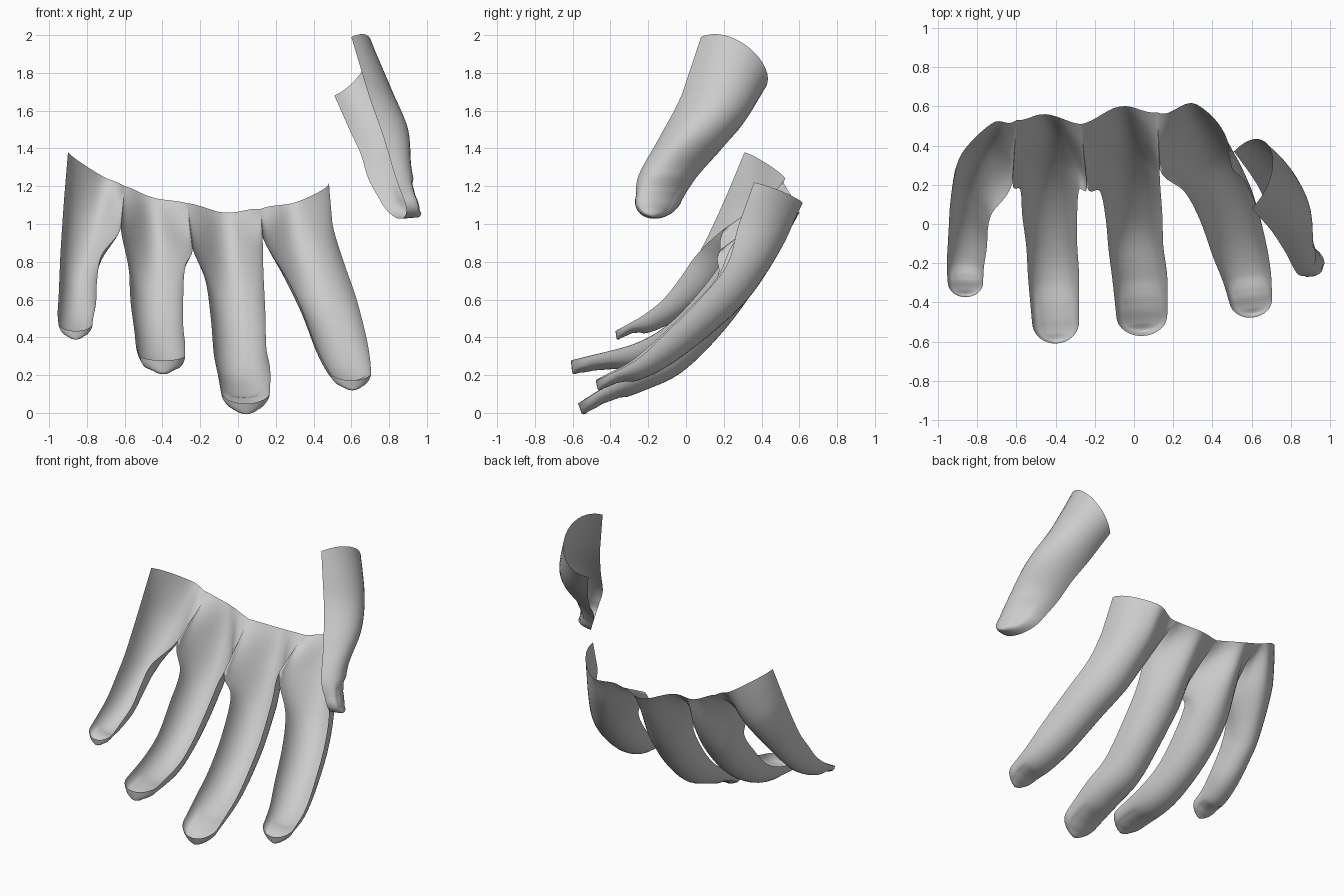
import bpy, bmesh, math
from mathutils import Vector as V

if "Cube" in bpy.data.objects:
    bpy.data.objects.remove(bpy.data.objects["Cube"])

ARC, SUB, CAP = 20, 6, 8      # resolution across, along, and around the tip


def spline(pts, i, f):
    """Catmull-Rom point on segment i."""
    p0, p1, p2, p3 = (pts[min(max(k, 0), len(pts) - 1)] for k in (i - 1, i, i + 1, i + 2))
    return 0.5 * (2 * p1 + (p2 - p0) * f + (2 * p0 - 5 * p1 + 4 * p2 - p3) * f * f
                  + (3 * p1 - p0 - 3 * p2 + p3) * f ** 3)


def add_shell(bm, L, D, R, web=(0, 0)):
    """Loft an open half-tube from left rim, ridge and right rim, closed by a round tip.
    web marks the sides that flow smoothly into a neighbour at the knuckles."""
    rows = []
    n = len(D) - 1
    for i in range(n):
        for k in range(SUB + (i == n - 1)):
            f = k / SUB
            if i == 0:
                l, r = L[0].lerp(L[1], f), R[0].lerp(R[1], f)
            else:
                l, r = spline(L, i, f), spline(R, i, f)
            flat = (1 - 0.65 * f, 0.35 * (1 - f))[i] if i < 2 else 0
            nail = i == n - 1 and f > 0.45
            m = (l + r) / 2
            rows.append((m, (r - l) / 2, spline(D, i, f) - m, flat, nail, 0.9))
    # rounded fingertip
    m, half, h = rows[-1][:3]
    t = (m - rows[-4][0]).normalized()
    for k in range(1, CAP + 1):
        a = k / CAP * math.pi / 2
        c = max(math.cos(a), 0.001)
        rows.append((m + t * half.length * 0.95 * math.sin(a), half * c,
                     h * (0.7 + 0.3 * c), 0, k < CAP - 3, 0.4 + 0.5 * c))
    grid = []
    for m, half, h, flat, nail, power in rows:
        line = []
        for j in range(ARC + 1):
            a = math.pi * j / ARC
            c = math.cos(a)
            up = max(math.sin(a), 0) ** power
            s = flat * web[0 if c > 0 else 1]
            up = up * (1 - s) + s * (1 + math.cos(math.pi * c)) / 2
            if nail and abs(c) < 0.75:
                up *= 0.9            # recessed nail plate
            line.append(bm.verts.new(m - half * c + h * up))
        grid.append(line)
    faces = []
    for a, b in zip(grid, grid[1:]):
        for j in range(ARC):
            faces.append(bm.faces.new((a[j], a[j + 1], b[j + 1], b[j])))
    bm.normal_update()
    if faces[ARC // 2 + SUB * ARC].normal.dot(rows[SUB][2]) < 0:
        bmesh.ops.reverse_faces(bm, faces=faces)


def finish(bm, name):
    bmesh.ops.remove_doubles(bm, verts=bm.verts, dist=0.0006)
    me = bpy.data.meshes.new(name)
    bm.to_mesh(me)
    bm.free()
    ob = bpy.data.objects.new(name, me)
    bpy.context.collection.objects.link(ob)
    me.shade_smooth()


def add_finger(bm, left, right, web, ridge, stations):
    """left/right: rim points of the knuckle edge and web; stations: x, y, z, half width, depth."""
    L, R = [V(p) for p in left], [V(p) for p in right]
    D = [V(p) for p in ridge] + [V(s[:3]) for s in stations]
    for i, (x, y, z, w, d) in enumerate(stations, 2):
        t = (D[min(i + 1, len(D) - 1)] - D[i - 1]).normalized()
        side = (V((1, 0, 0)) - t * t.x).normalized()
        palm = t.cross(side)
        if palm.z < 0:
            palm = -palm
        L.append(D[i] + palm * d - side * w)
        R.append(D[i] + palm * d + side * w)
    # the web flags are read left then right
    add_shell(bm, L, D, R, web)


# knuckle edge and web points between the fingers, from little to index side
outer_a = [(-0.90, 0.31, 1.38), (-0.92, 0.21, 1.14)]
web_a = [(-0.60, 0.53, 1.20), (-0.62, 0.21, 0.98)]
web_b = [(-0.27, 0.51, 1.11), (-0.24, 0.19, 0.87)]
web_c = [(0.12, 0.57, 1.08), (0.13, 0.28, 0.93)]
outer_b = [(0.48, 0.36, 1.22), (0.50, 0.28, 1.00)]

bm = bmesh.new()
# little finger
add_finger(bm, outer_a, web_a, (0, 1), [(-0.73, 0.51, 1.26), (-0.77, 0.40, 1.00)],
           [(-0.83, 0.21, 0.74, 0.11, 0.18), (-0.845, 0.09, 0.61, 0.10, 0.16),
            (-0.85, -0.04, 0.50, 0.10, 0.13), (-0.86, -0.18, 0.43, 0.095, 0.10),
            (-0.86, -0.29, 0.415, 0.09, 0.06)])
# ring finger
add_finger(bm, web_a, web_b, (1, 1), [(-0.45, 0.56, 1.14), (-0.43, 0.48, 0.92)],
           [(-0.43, 0.33, 0.67, 0.15, 0.19), (-0.43, 0.17, 0.48, 0.14, 0.18),
            (-0.42, -0.03, 0.33, 0.13, 0.15), (-0.41, -0.24, 0.24, 0.13, 0.13),
            (-0.40, -0.49, 0.215, 0.12, 0.09)])
# middle finger
add_finger(bm, web_b, web_c, (1, 1), [(-0.07, 0.60, 1.06), (-0.05, 0.50, 0.88)],
           [(-0.02, 0.34, 0.62, 0.155, 0.20), (0.00, 0.17, 0.40, 0.145, 0.18),
            (0.01, -0.03, 0.21, 0.14, 0.16), (0.03, -0.23, 0.115, 0.14, 0.13),
            (0.04, -0.44, 0.04, 0.13, 0.08)])
# index finger
add_finger(bm, web_c, outer_b, (1, 0), [(0.32, 0.61, 1.12), (0.33, 0.52, 0.90)],
           [(0.41, 0.35, 0.63, 0.16, 0.20), (0.48, 0.17, 0.45, 0.15, 0.18),
            (0.54, -0.06, 0.27, 0.14, 0.15), (0.575, -0.23, 0.18, 0.125, 0.11),
            (0.595, -0.37, 0.15, 0.11, 0.07)])
finish(bm, "four_fingers")

# thumb: front rim, ridge, back rim
bm = bmesh.new()
add_shell(bm,
          [V(p) for p in ((0.60, 0.08, 1.99), (0.69, -0.02, 1.69), (0.77, -0.14, 1.46),
                          (0.83, -0.25, 1.26), (0.87, -0.265, 1.15))],
          [V(p) for p in ((0.70, 0.37, 1.90), (0.81, 0.26, 1.67), (0.89, 0.11, 1.49),
                          (0.90, -0.05, 1.30), (0.935, -0.14, 1.15))],
          [V(p) for p in ((0.51, 0.37, 1.68), (0.59, 0.26, 1.50), (0.65, 0.16, 1.37),
                          (0.69, 0.05, 1.24), (0.75, -0.02, 1.13))])
finish(bm, "thumb")
